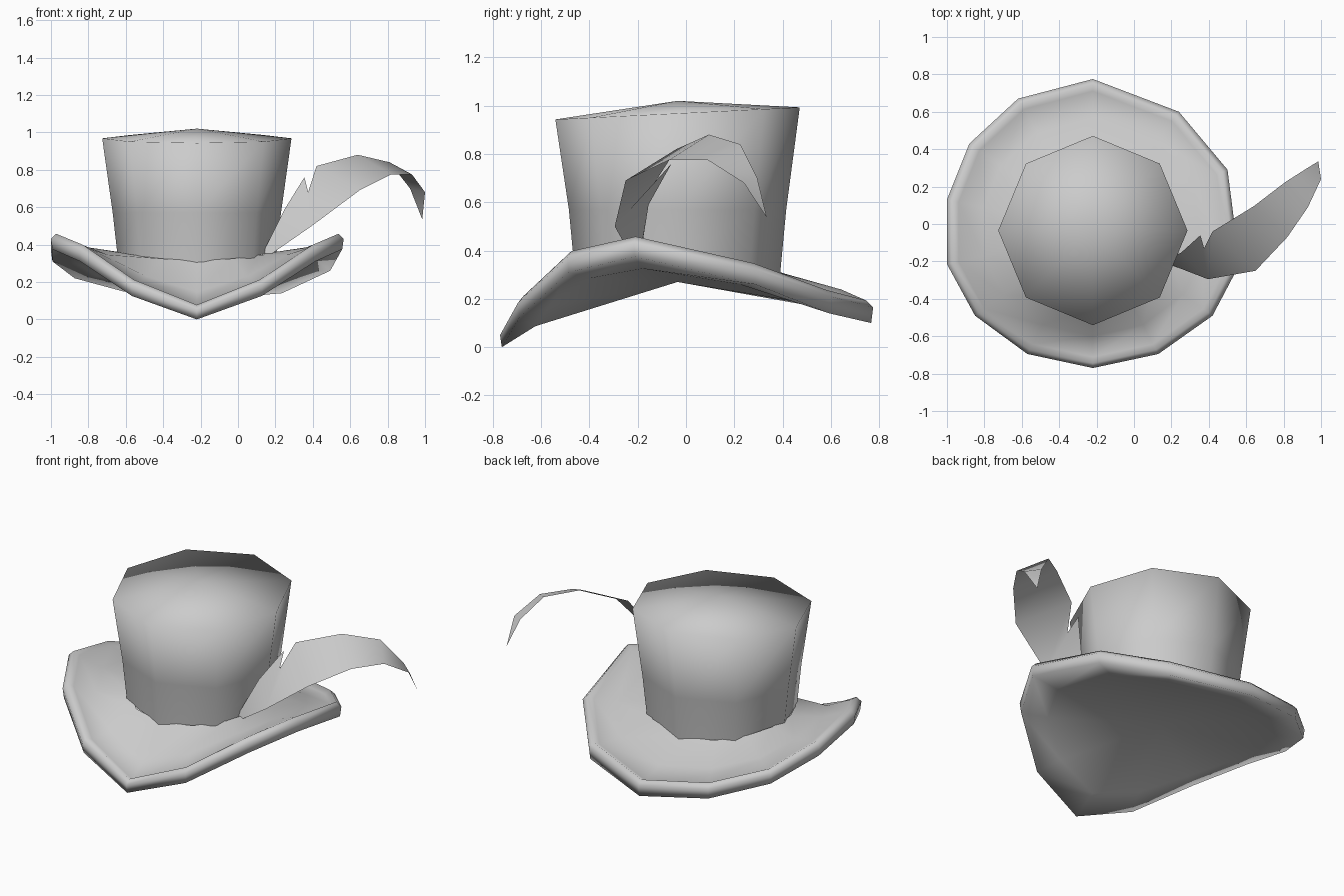
import bpy, math
from mathutils import Vector

if "Cube" in bpy.data.objects:
    bpy.data.objects.remove(bpy.data.objects["Cube"])

CX, CY = -0.22, -0.035      # hat axis


def make_object(name, verts, faces, angle=180):
    mesh = bpy.data.meshes.new(name)
    mesh.from_pydata([tuple(v) for v in verts], [], faces)
    mesh.update()
    ob = bpy.data.objects.new(name, mesh)
    bpy.context.collection.objects.link(ob)
    bpy.ops.object.select_all(action='DESELECT')
    ob.select_set(True)
    bpy.context.view_layer.objects.active = ob
    bpy.ops.object.shade_smooth_by_angle(angle=math.radians(angle))
    return ob


def loft(rings, start=None, end=None):
    """Join equal rings in order; optional pole points close the ends."""
    n = len(rings[0])
    verts = [v for r in rings for v in r]
    faces = [(k * n + i, k * n + (i + 1) % n, (k + 1) * n + (i + 1) % n, (k + 1) * n + i)
             for k in range(len(rings) - 1) for i in range(n)]
    if start is not None:
        verts.append(start)
        p = len(verts) - 1
        faces += [(p, (i + 1) % n, i) for i in range(n)]
    if end is not None:
        verts.append(end)
        p, b = len(verts) - 1, (len(rings) - 1) * n
        faces += [(p, b + i, b + (i + 1) % n) for i in range(n)]
    return verts, faces


# Brim outline, counter-clockwise from the front point: x, y, edge top z, bottom z
rim = [(-0.22, -0.77, 0.05, 0.0), (0.13, -0.695, 0.185, 0.125), (0.42, -0.49, 0.37, 0.31),
       (0.565, -0.215, 0.43, 0.375), (0.50, 0.29, 0.32, 0.26), (0.24, 0.60, 0.21, 0.14),
       (-0.22, 0.775, 0.165, 0.10), (-0.62, 0.67, 0.21, 0.15), (-0.88, 0.43, 0.275, 0.22),
       (-1.0, 0.13, 0.365, 0.31), (-1.0, -0.215, 0.43, 0.375), (-0.85, -0.49, 0.37, 0.31),
       (-0.57, -0.695, 0.185, 0.125)]


def seat_z(a):
    """Height of the brim where it meets the crown."""
    return 0.36 - 0.045 * math.sin(a) ** 2


def brim_ring(scale, height):
    return [Vector((CX + (x - CX) * scale, CY + (y - CY) * scale, height(t, b)))
            for x, y, t, b in rim]


# Brim: rolled lip with a sagging surface between lip and crown
inner = []
for x, y, t, b in rim:
    a = math.atan2(y - CY, x - CX)
    inner.append(Vector((CX + 0.41 * math.cos(a), CY + 0.41 * math.sin(a), seat_z(a))))
lip = brim_ring(0.92, lambda t, b: t + 0.01)
sag = [p.lerp(q, 0.42) - Vector((0, 0, 0.02)) for p, q in zip(lip, inner)]
under = [Vector((CX + (x - CX) * 0.8, CY + (y - CY) * 0.8, p.z - 0.06))
         for (x, y, t, b), p in zip(rim, sag)]
rings = [under,
         brim_ring(0.99, lambda t, b: b),
         brim_ring(1.0, lambda t, b: t),
         brim_ring(0.965, lambda t, b: t + 0.028),
         lip, sag, inner]
v, f = loft(rings, start=Vector((CX, CY, 0.27)))
make_object("brim", v, f)


# Crown: flared eight-sided tube with a low pointed, tilted top
def crown_ring(r, height):
    angles = [i * math.tau / 8 for i in range(8)]
    return [Vector((CX + r * math.cos(a), CY + r * math.sin(a), height(a))) for a in angles]


v, f = loft([crown_ring(0.425, lambda a: seat_z(a) - 0.01),
             crown_ring(0.45, lambda a: 0.57),
             crown_ring(0.506, lambda a: 0.968 + 0.025 * math.sin(a))],
            end=Vector((CX, CY, 1.02)))
make_object("crown", v, f)

# Feather: single curved sheet with a notch in its upper edge
upper = [(0.14, -0.19, 0.37), (0.25, -0.155, 0.59), (0.355, -0.06, 0.76), (0.375, -0.13, 0.68),
         (0.42, -0.04, 0.82), (0.64, 0.095, 0.88), (0.81, 0.225, 0.84), (0.92, 0.295, 0.70)]
lower = [(0.15, -0.20, 0.33), (0.395, -0.295, 0.50), (0.65, -0.25, 0.69),
         (0.82, -0.07, 0.775), (0.93, 0.09, 0.775), (1.0, 0.24, 0.68)]
tip = [(0.985, 0.335, 0.535)]
L = len(upper)
T = L + len(lower)
faces = [(L, L + 1, 1, 0), (L + 1, 3, 2, 1), (L + 1, L + 2, 4, 3), (L + 2, L + 3, 5, 4),
         (L + 3, L + 4, 6, 5), (L + 4, L + 5, 7, 6), (L + 5, T, 7)]
make_object("feather", upper + lower + tip, faces)
